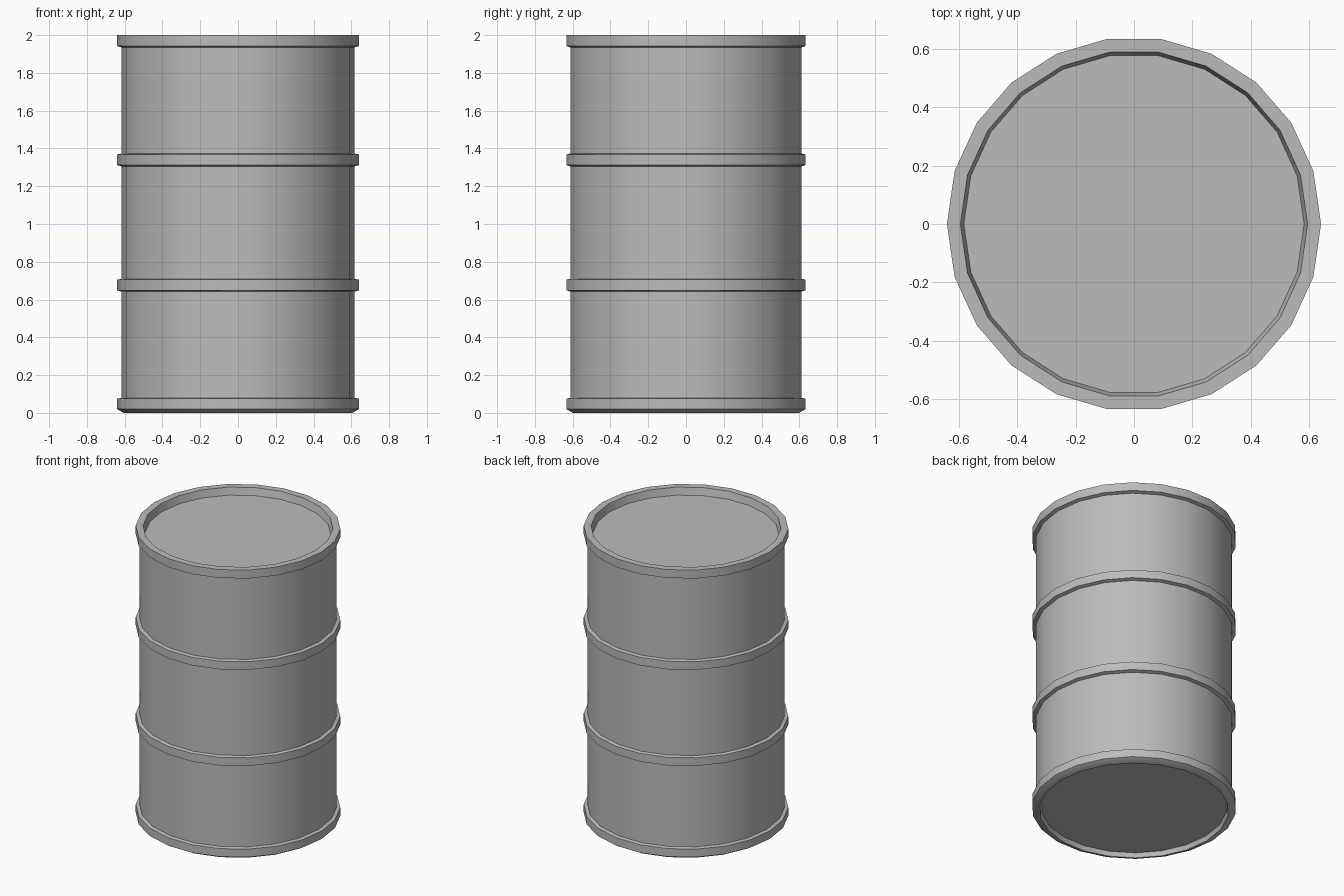
import bpy, bmesh, math

if "Cube" in bpy.data.objects:
    bpy.data.objects.remove(bpy.data.objects["Cube"])

SIDES = 22

steel = bpy.data.materials.new("grey steel")
steel.diffuse_color = (0.5, 0.5, 0.5, 1)
steel.use_nodes = True
steel.node_tree.nodes["Principled BSDF"].inputs["Base Color"].default_value = steel.diffuse_color


def lathe(name, profile):
    """Revolve (radius, z) points, running bottom to top, and cap both ends."""
    bm = bmesh.new()
    rings = []
    for r, z in profile:
        rings.append([bm.verts.new((r * math.cos(2 * math.pi * i / SIDES),
                                    r * math.sin(2 * math.pi * i / SIDES), z))
                      for i in range(SIDES)])
    for a, b in zip(rings, rings[1:]):
        for i in range(SIDES):
            j = (i + 1) % SIDES
            bm.faces.new((a[i], a[j], b[j], b[i]))
    bm.faces.new(rings[0][::-1])
    bm.faces.new(rings[-1])
    mesh = bpy.data.meshes.new(name)
    bm.to_mesh(mesh)
    bm.free()
    mesh.materials.append(steel)
    obj = bpy.data.objects.new(name, mesh)
    bpy.context.collection.objects.link(obj)
    bpy.context.view_layer.objects.active = obj
    obj.select_set(True)
    bpy.ops.object.shade_smooth_by_angle(angle=math.radians(30))
    obj.select_set(False)
    return obj


BODY, RIM = 0.617, 0.64

# Recessed base and bottom rim
profile = [(0.582, 0.03), (0.592, 0.0), (0.605, 0.0), (RIM, 0.02), (RIM, 0.075), (BODY, 0.08)]
# Two rolling hoops
for z in (0.677, 1.34):
    profile += [(BODY, z - 0.035), (RIM, z - 0.028), (RIM, z + 0.028), (BODY, z + 0.033)]
# Top rim and recessed lid
profile += [(BODY, 1.935), (RIM, 1.942), (RIM, 2.0), (0.594, 2.0), (0.582, 1.95)]

lathe("barrel", profile)
